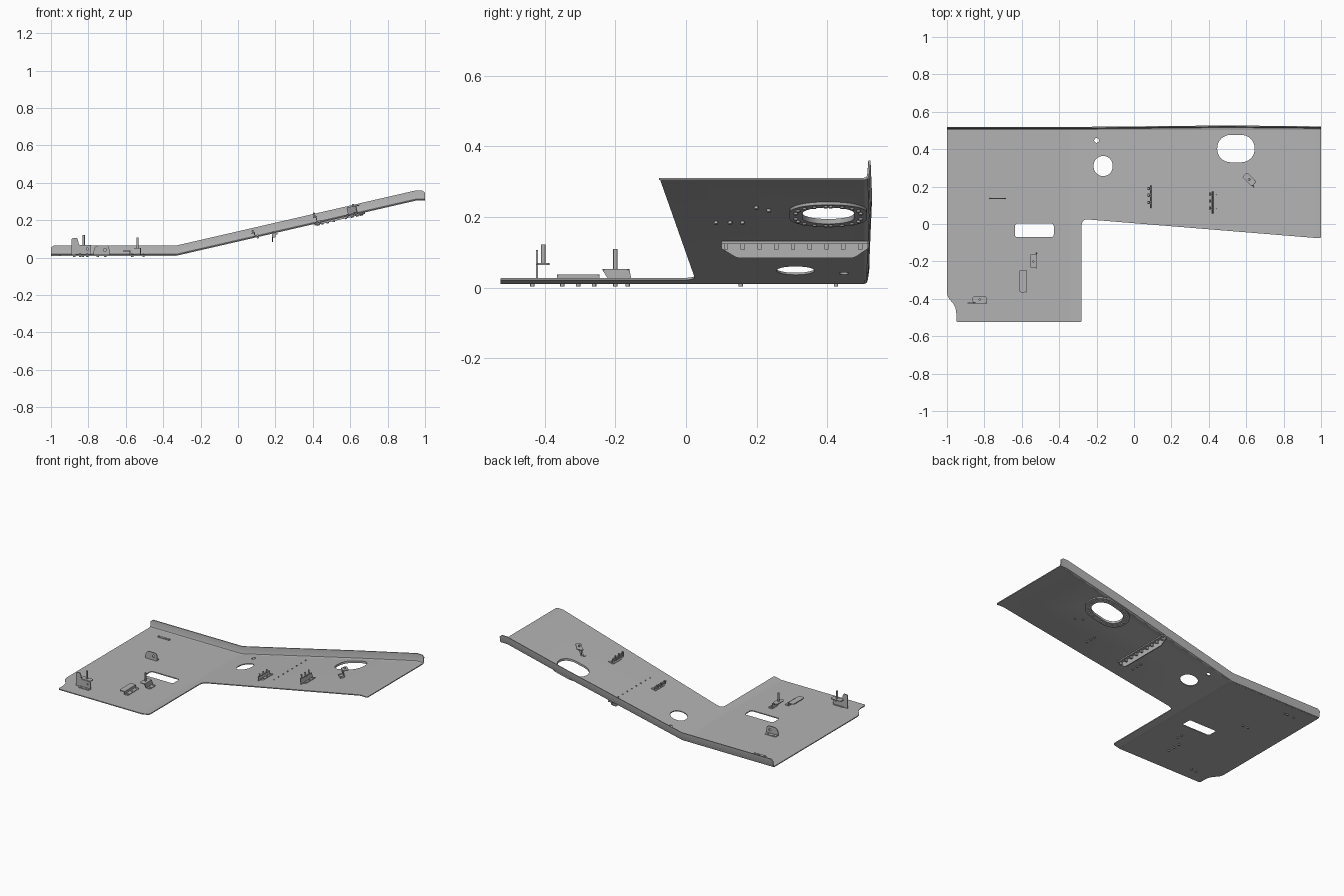
import bpy, bmesh, math
from mathutils import Matrix, Vector

cube = bpy.data.objects.get("Cube")
if cube:
    bpy.data.objects.remove(cube)

grey = bpy.data.materials.new("sheet_metal_grey")
grey.use_nodes = True
grey.diffuse_color = (0.45, 0.45, 0.45, 1)
grey.node_tree.nodes["Principled BSDF"].inputs["Base Color"].default_value = (0.45, 0.45, 0.45, 1)

BEND, TOP, SLOPE, T = -0.33, 0.95, 0.23, 0.006


def under(x):
    """Height of the panel underside at x."""
    return 0.01 + SLOPE * (min(max(x, BEND), TOP) - BEND)


def back(x):
    """Back edge of the panel, bowed slightly outwards on the ramp."""
    return 0.517 + 0.008 * max(0, 1 - abs(x - 0.5) / 0.8)


def finish(name, bm):
    bmesh.ops.remove_doubles(bm, verts=bm.verts, dist=1e-5)
    bmesh.ops.recalc_face_normals(bm, faces=bm.faces)
    mesh = bpy.data.meshes.new(name)
    bm.to_mesh(mesh)
    bm.free()
    mesh.materials.clear()
    mesh.materials.append(grey)
    ob = bpy.data.objects.new(name, mesh)
    bpy.context.collection.objects.link(ob)
    bpy.ops.object.select_all(action='DESELECT')
    ob.select_set(True)
    bpy.context.view_layer.objects.active = ob
    bpy.ops.object.shade_smooth_by_angle(angle=math.radians(35))
    return ob


def pill(cx, cy, hx, hy, r, n=8):
    """Rounded rectangle outline."""
    pts = []
    for q, (sx, sy) in enumerate([(1, 1), (-1, 1), (-1, -1), (1, -1)]):
        for i in range(n + 1):
            a = math.pi / 2 * (q + i / n)
            pts.append((cx + sx * (hx - r) + r * math.cos(a), cy + sy * (hy - r) + r * math.sin(a)))
    return pts


def rounded(corners, n=5):
    """Polygon outline from (x, y, corner radius)."""
    pts = []
    for i, (x, y, r) in enumerate(corners):
        p = Vector((x, y))
        if r == 0:
            pts.append((x, y))
            continue
        a = p + (Vector(corners[i - 1][:2]) - p).normalized() * r
        b = p + (Vector(corners[(i + 1) % len(corners)][:2]) - p).normalized() * r
        for k in range(n + 1):
            t = k / n
            pts.append(tuple(a * (1 - t) ** 2 + p * 2 * t * (1 - t) + b * t * t))
    return pts


def sheet(bm, loops, z0, z1, matrix=Matrix()):
    """Filled outline with holes, extruded from z0 to z1."""
    cu = bpy.data.curves.new("outline", 'CURVE')
    cu.dimensions, cu.fill_mode, cu.extrude = '2D', 'BOTH', (z1 - z0) / 2
    for loop in loops:
        sp = cu.splines.new('POLY')
        sp.points.add(len(loop) - 1)
        for pt, (x, y) in zip(sp.points, loop):
            pt.co = (x, y, 0, 1)
        sp.use_cyclic_u = True
    ob = bpy.data.objects.new("outline", cu)
    bpy.context.collection.objects.link(ob)
    mesh = bpy.data.meshes.new_from_object(ob.evaluated_get(bpy.context.evaluated_depsgraph_get()))
    bpy.data.objects.remove(ob)
    mesh.transform(matrix @ Matrix.Translation((0, 0, (z0 + z1) / 2)))
    bm.from_mesh(mesh)
    bpy.data.meshes.remove(mesh)


def rod(bm, m, x, y, z0, z1, r):
    bmesh.ops.create_cone(bm, cap_ends=True, segments=12, radius1=r, radius2=r, depth=z1 - z0,
                          matrix=m @ Matrix.Translation((x, y, (z0 + z1) / 2)))


def box(bm, m, x0, x1, y0, y1, z0, z1):
    bmesh.ops.create_cube(bm, size=1, matrix=m @ Matrix.Translation(((x0 + x1) / 2, (y0 + y1) / 2, (z0 + z1) / 2))
                          @ Matrix.Diagonal((x1 - x0, y1 - y0, z1 - z0, 1)))


def mount(x, y, turn=0):
    """Frame on the panel's upper surface, tilted with the ramp."""
    tilt = -math.atan(SLOPE) if BEND < x < TOP else 0
    return (Matrix.Translation((x, y, under(x) + T)) @ Matrix.Rotation(tilt, 4, 'Y')
            @ Matrix.Rotation(math.radians(turn), 4, 'Z'))


def bolts(bm, m, spots):
    for x, y in spots:
        rod(bm, m, x, y, -0.013, 0.007, 0.006)


STAND = Matrix.Rotation(math.pi / 2, 4, 'X')  # outline y becomes height

# Floor panel: flat area and ramp, with its openings
outline = rounded([(-1, 0.505, 0), (-1, -0.39, 0.03), (-0.95, -0.44, 0.04), (-0.95, -0.525, 0.012),
                   (-0.28, -0.525, 0.012), (-0.28, 0.027, 0.035), (1, -0.077, 0.012), (1, 0.505, 0)])
oval = (0.545, 0.403)
holes = [pill(-0.533, -0.034, 0.104, 0.036, 0.014), pill(-0.165, 0.31, 0.051, 0.054, 0.051),
         pill(-0.2, 0.447, 0.013, 0.013, 0.013), pill(*oval, 0.1, 0.073, 0.07)]
bm = bmesh.new()
sheet(bm, [outline] + holes, 0, T)
for x in (BEND - 0.015, BEND, BEND + 0.015, TOP):
    bmesh.ops.bisect_plane(bm, geom=bm.verts[:] + bm.edges[:] + bm.faces[:], plane_co=(x, 0, 0), plane_no=(1, 0, 0))
for v in bm.verts:
    v.co.z += under(v.co.x)
finish("floor_panel", bm)

# Upturned back flange, swept along the bent panel
bm = bmesh.new()
profile = [(-0.014, 0), (-0.006, 0.003), (-0.002, 0.012), (0.002, 0.055), (-0.004, 0.055),
           (-0.007, 0.015), (-0.009, 0.009), (-0.014, T)]
rings = []
for x in (-1, -0.985, BEND, 0, 0.5, 0.8, TOP, 0.985, 1):
    drop = 0.012 if abs(x) == 1 else 0
    rings.append([bm.verts.new((x, (back(x) if dy > -0.014 else 0.517) + dy,
                                under(x) + (dz - drop if dz > 0.05 else dz))) for dy, dz in profile])
for a, b in zip(rings, rings[1:]):
    for i in range(len(profile)):
        j = (i + 1) % len(profile)
        bm.faces.new((a[i], a[j], b[j], b[i]))
bm.faces.new(rings[0])
bm.faces.new(rings[-1])
finish("back_flange", bm)

# Reinforcing ring with fasteners below the oval opening
bm = bmesh.new()
sheet(bm, [pill(*oval, 0.135, 0.11, 0.1), pill(*oval, 0.1, 0.073, 0.07)], -0.008, 0)
for x, y in pill(*oval, 0.118, 0.092, 0.085, 4):
    rod(bm, Matrix(), x, y, -0.013, -0.007, 0.006)
for v in bm.verts:
    v.co.z += under(v.co.x)
finish("opening_ring", bm)

# Ribbed stiffener hanging beneath the ramp, with its row of screws
bm = bmesh.new()
m = Matrix.Translation((0.185, 0, under(0.185)))
web = rounded([(0.1, 0, 0), (0.1, -0.018, 0), (0.145, -0.045, 0.01), (0.475, -0.045, 0.01), (0.515, -0.018, 0), (0.515, 0, 0)])
sheet(bm, [web], -0.003, 0.003, m @ Matrix.Rotation(math.pi / 2, 4, 'Z') @ STAND)
box(bm, m, -0.003, 0.025, 0.1, 0.515, -0.005, 0.003)
for i in range(9):
    y = 0.113 + i * 0.0475
    box(bm, m, 0, 0.016, y - 0.006, y + 0.006, -0.021, 0)
    if i < 8:
        rod(bm, m, 0, y, 0, T + 0.005, 0.004)
finish("ramp_stiffener", bm)

# Corner post bracket: stepped upright, foot and pin
bm = bmesh.new()
m = mount(-0.83, -0.41)
step = rounded([(-0.06, 0, 0), (0.045, 0, 0), (0.045, 0.05, 0.01), (-0.02, 0.05, 0.012), (-0.028, 0.09, 0.012), (-0.06, 0.09, 0.012)])
sheet(bm, [step, pill(0.025, 0.03, 0.006, 0.006, 0.006)], -0.003, 0.003, m @ Matrix.Translation((0, -0.012, 0)) @ STAND)
sheet(bm, [pill(0.005, 0.006, 0.038, 0.018, 0.012)], 0.048, 0.053, m)
sheet(bm, [pill(0.005, -0.018, 0.04, 0.014, 0.008)], 0, 0.004, m)
rod(bm, m, 0.005, 0.006, 0.05, 0.106, 0.006)
bolts(bm, m, [(-0.015, -0.025), (0.022, -0.025)])
finish("corner_post_bracket", bm)

# Long low bracket
bm = bmesh.new()
m = mount(-0.595, -0.305)
sheet(bm, [pill(0, 0, 0.02, 0.06, 0.012)], 0.016, 0.021, m)
box(bm, m, 0.014, 0.02, -0.06, 0.06, 0, 0.02)
sheet(bm, [pill(0.03, 0, 0.014, 0.06, 0.008)], 0, 0.004, m)
bolts(bm, m, [(0.03, y) for y in (-0.045, 0, 0.045)])
finish("long_bracket", bm)

# Pin bracket beside the rectangular opening
bm = bmesh.new()
m = mount(-0.535, -0.195)
side = [(-0.02, 0), (0.042, 0), (0.035, 0.034), (-0.042, 0.034)]
sheet(bm, [side], -0.003, 0.003, m @ Matrix.Translation((0.014, 0, 0)) @ Matrix.Rotation(math.pi / 2, 4, 'Z') @ STAND)
sheet(bm, [pill(-0.002, -0.003, 0.019, 0.038, 0.012)], 0.032, 0.037, m)
sheet(bm, [pill(0.028, 0.01, 0.014, 0.032, 0.008)], 0, 0.004, m)
rod(bm, m, -0.003, -0.005, 0.035, 0.093, 0.006)
bolts(bm, m, [(0.03, -0.005), (0.03, 0.03)])
finish("pin_bracket", bm)

# Upright round-topped tab with a hole
bm = bmesh.new()
m = mount(-0.73, 0.137)
tab = rounded([(-0.042, 0, 0), (0.042, 0, 0), (0.042, 0.05, 0.022), (-0.042, 0.05, 0.035)])
sheet(bm, [tab, pill(0.018, 0.026, 0.008, 0.008, 0.008)], -0.003, 0.003, m @ STAND)
sheet(bm, [pill(0, 0.013, 0.04, 0.014, 0.008)], 0, 0.004, m)
bolts(bm, m, [(-0.02, 0.018), (0.02, 0.018)])
finish("round_tab", bm)

# Small flat clip near the back flange
bm = bmesh.new()
m = mount(-0.84, 0.425)
sheet(bm, [pill(0, 0, 0.045, 0.008, 0.007)], 0, 0.004, m)
bolts(bm, m, [(-0.036, 0), (0.01, 0), (0.036, 0)])
finish("flat_clip", bm)

# Two matching toothed brackets on the ramp
for name, x, y, h in (("lower_ramp_bracket", 0.092, 0.145, 0.036), ("upper_ramp_bracket", 0.424, 0.115, 0.055)):
    bm = bmesh.new()
    m = mount(x, y)
    box(bm, m, -0.003, 0.002, -0.06, 0.06, 0, h * 0.6)
    sheet(bm, [pill(0.006, 0.01, 0.018, 0.05, 0.006)], 0, 0.004, m)
    for dy in (-0.03, 0.008, 0.045):
        box(bm, m, -0.016, 0.004, dy - 0.009, dy + 0.009, h * 0.5, h * 0.5 + 0.005)
        rod(bm, m, -0.007, dy, h * 0.5, h, 0.005)
    bolts(bm, m, [(0.013, dy) for dy in (-0.03, 0.01, 0.045)])
    finish(name, bm)

# Angled hook bracket next to the oval opening
bm = bmesh.new()
m = mount(0.615, 0.228, -45)
sheet(bm, [pill(0, 0.015, 0.036, 0.018, 0.01)], 0.036, 0.041, m)
box(bm, m, -0.034, 0.034, -0.003, 0.003, 0, 0.04)
sheet(bm, [pill(0, -0.014, 0.042, 0.014, 0.008)], 0, 0.004, m)
rod(bm, m, 0, 0.015, 0.038, 0.052, 0.006)
bolts(bm, m, [(-0.025, -0.016), (0.025, -0.016)])
finish("hook_bracket", bm)
